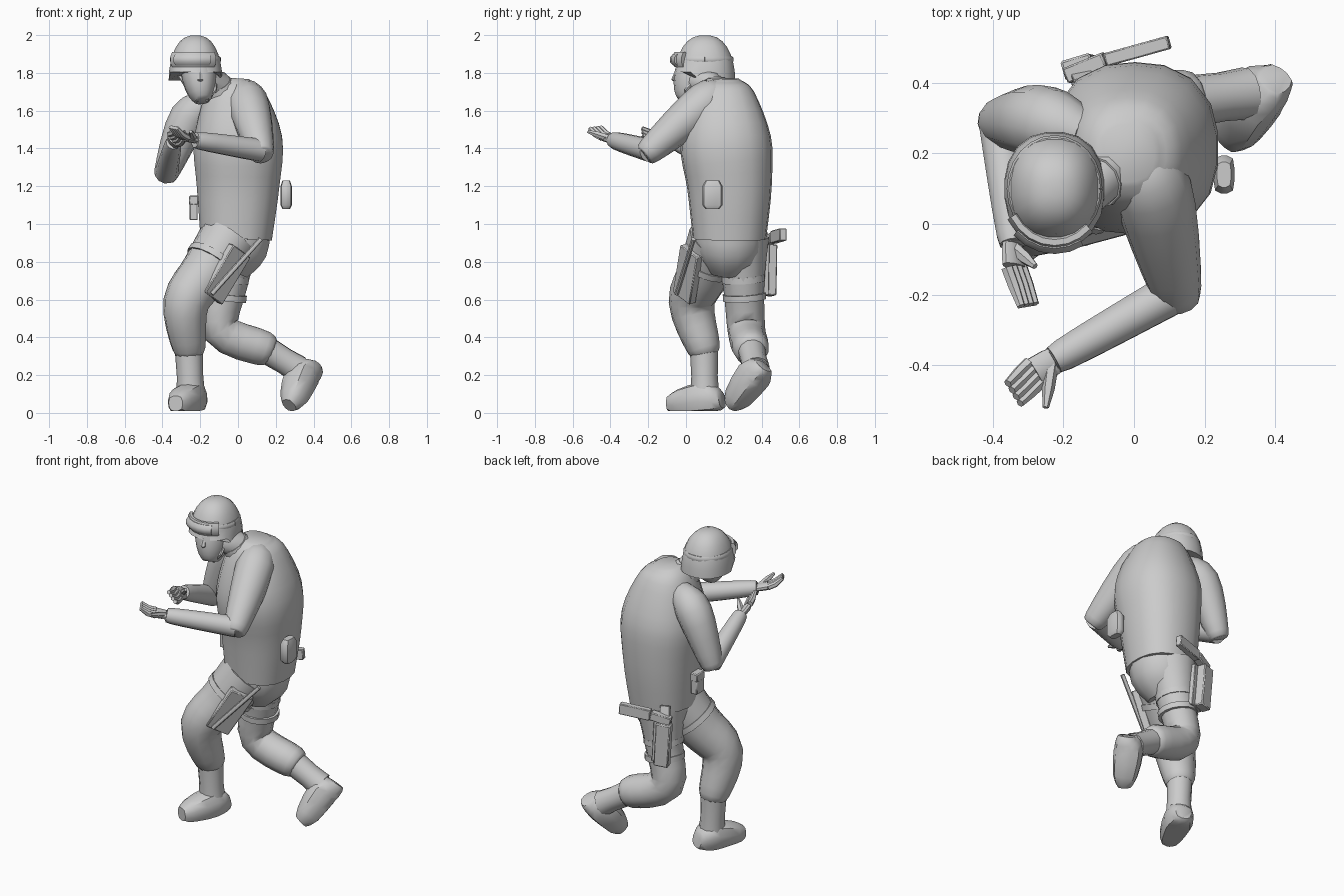
import bpy, bmesh, math
from mathutils import Vector

if "Cube" in bpy.data.objects:
    bpy.data.objects.remove(bpy.data.objects["Cube"])

grey = bpy.data.materials.new("plain_grey")
grey.use_nodes = True
grey.diffuse_color = (.6, .6, .6, 1)
grey.node_tree.nodes["Principled BSDF"].inputs["Base Color"].default_value = grey.diffuse_color

UP = Vector((0, 0, 1))
ACROSS = Vector((1, 0, 0))
LEFT = Vector((1, -1, 0))
SOLE_HEIGHT = .01


def point(x, y, z):
    return Vector((x, y, z))


def curve_through(values, steps):
    """Sample a smooth curve that passes through every value."""
    last = len(values) - 1
    samples = []
    for i in range(last):
        before, start, end, after = (values[min(max(k, 0), last)] for k in range(i - 1, i + 3))
        slope_in, slope_out = (end - before) / 2, (after - start) / 2
        for step in range(steps):
            t = step / steps
            ease = t * t * (3 - 2 * t)
            samples.append(start * (1 - ease) + end * ease
                           + slope_in * (t * (1 - t) ** 2) - slope_out * (t * t * (1 - t)))
    return samples + [values[last]]


def cross_section(sides, power):
    """Unit outline, from round to squarish as the power rises."""
    outline = []
    for i in range(sides):
        angle = math.tau * (i + .5) / sides
        c, s = math.cos(angle), math.sin(angle)
        size = (abs(c) ** power + abs(s) ** power) ** (-1 / power)
        outline.append((c * size, s * size))
    return outline


def sweep(name, path, radii, ref=LEFT, depth=1, sides=12, power=2, bend=1):
    """Closed skin along a path; ref sets the width direction, depth the flattening."""
    path, radii = curve_through(path, bend), curve_through(radii, bend)
    bm = bmesh.new()
    side, previous = ref, None
    for i, (centre, radius) in enumerate(zip(path, radii)):
        along = (path[min(i + 1, len(path) - 1)] - path[max(i - 1, 0)]).normalized()
        side = (side - along * side.dot(along)).normalized()
        other = along.cross(side) * depth
        ring = []
        for c, s in cross_section(sides, power):
            spot = centre + (side * c + other * s) * radius
            spot.z = max(spot.z, SOLE_HEIGHT)
            ring.append(bm.verts.new(spot))
        if previous:
            for k in range(sides):
                n = (k + 1) % sides
                bm.faces.new((previous[k], previous[n], ring[n], ring[k]))
        else:
            bm.faces.new(ring)
        previous = ring
    bm.faces.new(previous)
    bmesh.ops.recalc_face_normals(bm, faces=bm.faces)
    mesh = bpy.data.meshes.new(name)
    bm.to_mesh(mesh)
    bm.free()
    mesh.materials.append(grey)
    part = bpy.data.objects.new(name, mesh)
    bpy.context.collection.objects.link(part)
    bpy.ops.object.select_all(action='DESELECT')
    part.select_set(True)
    bpy.context.view_layer.objects.active = part
    bpy.ops.object.shade_smooth_by_angle(angle=math.radians(45))
    return part


def limb(name, path, radii):
    """Smooth tube with a rounded far end."""
    tip = path[-1] + (path[-1] - path[-2]).normalized() * radii[-1] / 2
    sweep(name, path + [tip], radii + [radii[-1] / 2], bend=4)


def box(name, start, end, width, depth, ref=LEFT):
    part = sweep(name, [start, end], [width, width], ref, depth, sides=4, power=20)
    bevel = part.modifiers.new("soft_edges", 'BEVEL')
    bevel.width = width / 5
    bevel.segments = 1


def band(name, start, end, radius):
    sweep(name, [start, end], [radius, radius], sides=16)


# Joints of the crouching pose
left_shoulder, right_shoulder = point(.05, .1, 1.64), point(-.26, .29, 1.56)
left_elbow, right_elbow = point(.12, -.19, 1.39), point(-.38, .29, 1.27)
left_wrist, right_wrist = point(-.2, -.37, 1.44), point(-.345, -.03, 1.42)
left_hip, right_hip = point(-.05, .17, .92), point(-.03, .29, .92)
left_knee, right_knee = point(-.275, .03, .58), point(-.09, .32, .44)
left_cuff, right_cuff = point(-.26, .095, .34), point(.14, .345, .34)
left_ankle, right_ankle = point(-.25, .1, .1), point(.32, .37, .23)
left_heel, right_heel = point(-.21, .19, .07), point(.4, .41, .25)
left_toe, right_toe = point(-.33, -.09, .05), point(.27, .24, .04)
waist, chest, nape = point(0, .23, 1.2), point(0, .21, 1.45), point(-.02, .2, 1.7)

# Jacket, pelvis and collar
sweep("jacket", [point(-.01, .23, .92), waist, chest, nape, nape + UP * .07],
      [.19, .22, .235, .155, .08], ACROSS, 1.02, 18, 2.4, bend=4)
sweep("pelvis", [waist - UP * .2, point(-.02, .23, .87), point(-.06, .23, .76)],
      [.18, .18, .12], ACROSS, bend=3)
collar_top = point(-.11, .12, 1.74)
sweep("collar", [point(-.05, .18, 1.62), collar_top], [.12, .08])

# Head and neck
chin, crown = point(-.19, 0, 1.65), point(-.22, .08, 1.88)
sweep("head", [chin, chin.lerp(crown, .15), chin.lerp(crown, .5), crown],
      [.04, .066, .09, .095], ACROSS, 1.2, 14, 2.3, bend=2)
nose_tip = point(-.2, -.06, 1.765)
sweep("nose", [point(-.2, -.04, 1.83), nose_tip, nose_tip + point(0, .02, -.02)],
      [.01, .018, .01], ACROSS, sides=6)
sweep("neck", [nape - UP * .1, collar_top, chin.lerp(crown, .5)], [.08, .075, .075])
for side in (-1, 1):
    sweep("chin_strap", [crown + ACROSS * side * .1 - UP * .08, chin + ACROSS * side * .07 + UP * .06,
                         chin + ACROSS * side * .02], [.01, .01, .01], sides=6)

# Domed helmet, raised over the face
helmet_base = point(-.225, .1, 1.76)
turns = [math.radians(i * 12) for i in range(8)]
helmet = sweep("helmet", [helmet_base + UP * .24 * math.sin(t) for t in turns],
               [.143 * math.cos(t) ** .8 for t in turns], ACROSS, 1.13, 20, 2.3)
for vertex in helmet.data.vertices:
    if vertex.co.z < 1.8 and vertex.co.y < .06:
        vertex.co.z += .045


def helmet_band(name, reach, first, final, half_height, flatness):
    angles = [math.radians(a) for a in range(first, final + 1, 15)]
    sweep(name, [helmet_base + point(reach * math.cos(a), reach * 1.13 * math.sin(a), .11) for a in angles],
          [half_height for a in angles], UP, flatness, 8, 4)


helmet_band("goggle_strap", .125, 0, 360, .018, .6)
helmet_band("goggle_frame", .135, 210, 315, .04, .5)
helmet_band("goggle_lens", .14, 225, 300, .03, .9)

# Arms
limb("left_upper_arm", [nape + ACROSS * .02, left_shoulder, left_elbow], [.06, .113, .072])
limb("left_forearm", [left_elbow, left_wrist], [.062, .047])
limb("right_upper_arm", [nape + point(-.12, .05, -.06), right_shoulder, right_elbow], [.07, .105, .066])
limb("right_forearm", [right_elbow, right_wrist], [.062, .045])


# Open hands
def hand(side, wrist, knuckles, tip, thumb, across):
    across = across.normalized() * .022
    sweep(side + "_palm", [wrist, wrist.lerp(knuckles, .5), knuckles], [.033, .043, .045], across, .5, 10)
    for i in range(4):
        shift = across * (i - 1.5)
        middle = knuckles.lerp(tip, .5) - UP * .01
        sweep(side + "_finger", [knuckles + shift, middle + shift, tip + shift],
              [.018, .017, .012], across, sides=6)
    base = wrist.lerp(knuckles, .4)
    sweep(side + "_thumb", [base, base.lerp(thumb, .6), thumb], [.02, .018, .009], across, sides=6)


hand("left", left_wrist, point(-.28, -.42, 1.46), point(-.34, -.48, 1.51), point(-.25, -.52, 1.49), point(-.5, .8, .1))
hand("right", right_wrist, point(-.34, -.12, 1.45), point(-.3, -.23, 1.48), point(-.28, -.12, 1.49), point(.6, .1, -.8))


# Legs and boots, left planted and right trailing
def leg(side, hip, knee, cuff, radii):
    limb(side + "_leg", [hip, hip.lerp(knee, .5), knee, cuff], radii)


def boot(side, cuff, ankle, heel, toe):
    sweep(side + "_boot_shaft", [cuff, cuff.lerp(ankle, .6), ankle], [.075, .07, .075])
    instep = heel.lerp(toe, .35).lerp(ankle, .4)
    sweep(side + "_boot_foot", [heel, heel.lerp(toe, .1), instep, heel.lerp(toe, .8), toe],
          [.045, .065, .085, .068, .04], power=3, bend=2)


leg("left", left_hip, left_knee, left_cuff, [.16, .14, .122, .088])
leg("right", right_hip, right_knee, right_cuff, [.15, .11, .1, .095])
boot("left", left_cuff, left_ankle, left_heel, left_toe)
boot("right", right_cuff, right_ankle, right_heel, right_toe)

# Thigh straps
band("left_thigh_strap", left_hip.lerp(left_knee, .32), left_hip.lerp(left_knee, .4), .152)
for place in (.4, .6):
    band("right_thigh_strap", right_hip.lerp(right_knee, place), right_hip.lerp(right_knee, place + .07), .116)

# Left thigh pouch with rod
pouch_top, pouch_end = point(.01, .03, .86), point(-.14, -.01, .61)
box("thigh_pouch", pouch_top, pouch_end, .024, 3.1)
sweep("rod", [point(-.14, -.05, .63), point(.12, .04, .92)], [.013, .013], sides=8)

# Holster and sidearm behind the right thigh
outward = point(-.3, 1, 0)
holster_top, holster_end = point(-.16, .445, .89), point(-.14, .44, .62)
box("holster", holster_top, holster_end, .03, 1.5, outward)
inset = point(.03, -.03, 0)
box("holster_plate", holster_top + inset, holster_end + inset, .015, 3.5, outward)
box("holster_hanger", holster_top + point(.02, -.04, .09), holster_top - UP * .05, .012, 2.5, outward)
grip_start = point(-.08, .465, .93)
box("sidearm_slide", point(-.19, .42, .9), grip_start, .024, 1.1, outward)
box("sidearm_grip", grip_start, point(.1, .515, .945), .02, 1.7, outward)

# Belt pouches
belt_pouch = point(.255, .14, 1.08)
sweep("left_belt_pouch", [belt_pouch + UP * h for h in (0, .02, .12, .15)],
      [.02, .03, .03, .02], ACROSS, 1.8, power=4)
small_pouch = point(-.235, .22, 1.02)
box("right_belt_pouch", small_pouch, small_pouch + UP * .12, .022, 1.8, ACROSS)
box("right_belt_pouch_flap", small_pouch + UP * .08, small_pouch + UP * .13, .026, 1.6, ACROSS)
